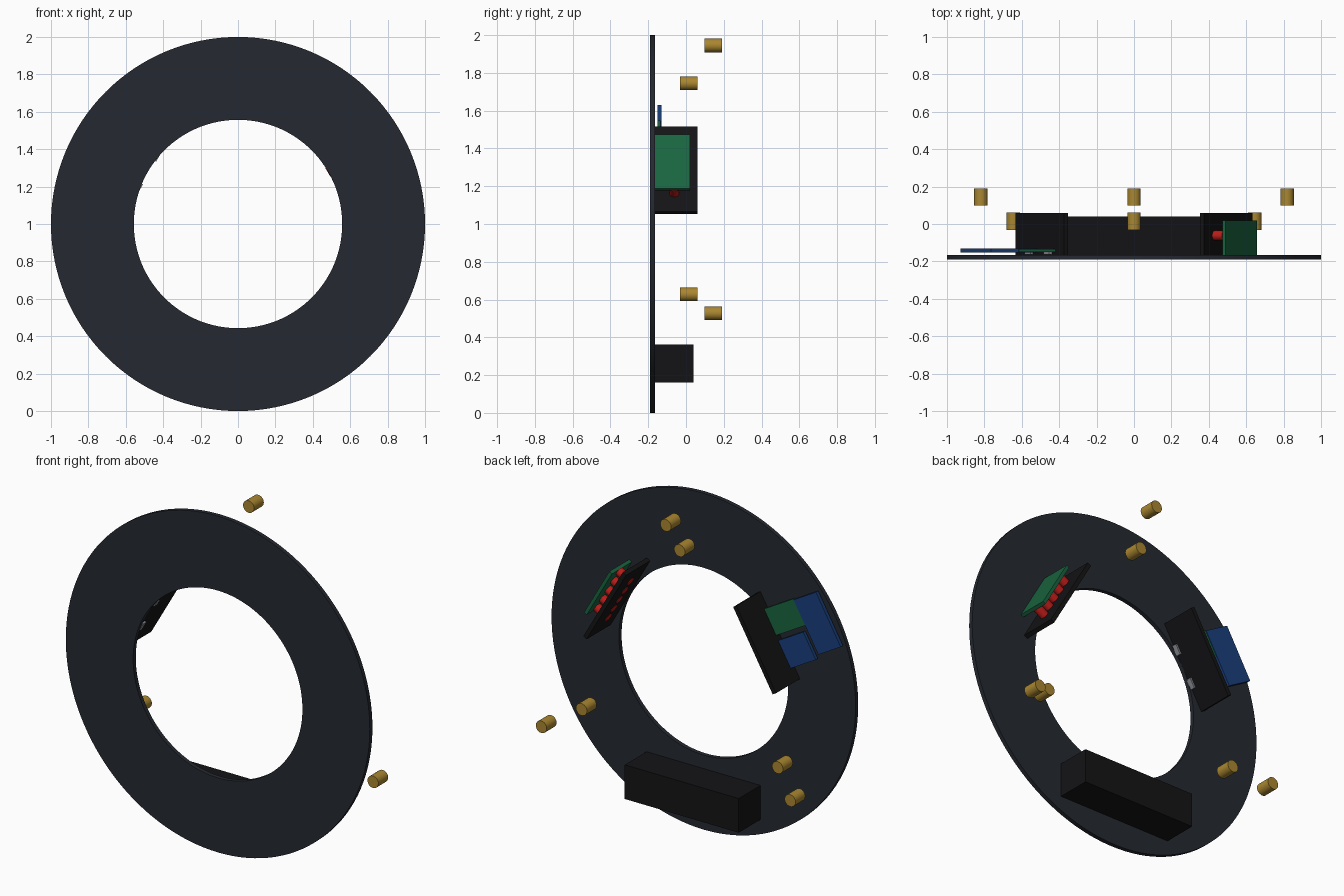
import bpy, bmesh
from math import sin, cos, radians, pi
from mathutils import Matrix, Vector

if "Cube" in bpy.data.objects:
    bpy.data.objects.remove(bpy.data.objects["Cube"])

CZ = 1.0  # height of the ring centre


def material(name, rgb):
    m = bpy.data.materials.new(name)
    m.diffuse_color = (*rgb, 1)
    m.use_nodes = True
    m.node_tree.nodes["Principled BSDF"].inputs["Base Color"].default_value = m.diffuse_color
    return m


FRAME = material("dark_slate", (0.018, 0.022, 0.030))
BLACK = material("black", (0.007, 0.007, 0.008))
GREEN = material("board_green", (0.010, 0.130, 0.050))
BLUE = material("board_blue", (0.010, 0.050, 0.200))
RED = material("red", (0.500, 0.012, 0.010))
BRASS = material("brass", (0.400, 0.240, 0.030))
STEEL = material("steel", (0.250, 0.260, 0.280))


def finish(bm, name, mat, smooth=False):
    bmesh.ops.recalc_face_normals(bm, faces=bm.faces)
    mesh = bpy.data.meshes.new(name)
    bm.to_mesh(mesh)
    bm.free()
    ob = bpy.data.objects.new(name, mesh)
    bpy.context.collection.objects.link(ob)
    mesh.materials.append(mat)
    if smooth:
        bpy.ops.object.select_all(action='DESELECT')
        ob.select_set(True)
        bpy.context.view_layer.objects.active = ob
        bpy.ops.object.shade_smooth_by_angle(angle=radians(35))
    return ob


def axes(deg):
    """Radial and upward tangent directions on the ring."""
    a = radians(deg)
    s = 1 if cos(a) >= 0 else -1
    return Vector((cos(a), 0, sin(a))), Vector((-sin(a), 0, cos(a))) * s


def block(name, mat, deg, r, t, y):
    """Box given by radial, tangential and depth ranges at an angle on the ring."""
    rad, tan = axes(deg)
    dirs = (rad, tan, Vector((0, 1, 0)))
    bm = bmesh.new()
    bmesh.ops.create_cube(bm, size=1)
    for v in bm.verts:
        p = Vector((0, 0, CZ))
        for c, (lo, hi), d in zip(v.co, (r, t, y), dirs):
            p += d * ((lo + hi) / 2 + c * (hi - lo))
        v.co = p
    return finish(bm, name, mat)


def rod(name, mat, centre, direction, radius, length):
    bm = bmesh.new()
    rot = direction.to_track_quat('Z', 'Y').to_matrix().to_4x4()
    bmesh.ops.create_cone(bm, cap_ends=True, segments=24, radius1=radius, radius2=radius,
                          depth=length, matrix=Matrix.Translation(centre) @ rot)
    return finish(bm, name, mat, True)


# Flat ring plate, lathed from a rectangular section
bm = bmesh.new()
N = 128
section = [(0.557, -0.19), (1.0, -0.19), (1.0, -0.165), (0.557, -0.165)]
loops = [[bm.verts.new((r * cos(2 * pi * i / N), y, CZ + r * sin(2 * pi * i / N)))
          for r, y in section] for i in range(N)]
for i in range(N):
    a, b = loops[i], loops[(i + 1) % N]
    for k in range(4):
        bm.faces.new((a[k], a[(k + 1) % 4], b[(k + 1) % 4], b[k]))
finish(bm, "ring_plate", FRAME, True)

# Brass standoffs: an inner and an outer set of three
for label, radius, y in (("inner", 0.745, 0.015), ("outer", 0.945, 0.145)):
    for deg in (90, 210, 330):
        rad, _ = axes(deg)
        rod(f"{label}_standoff_{deg}", BRASS, rad * radius + Vector((0, y, CZ)),
            Vector((0, 1, 0)), 0.036, 0.092)

# Battery box at the bottom
block("battery_box", BLACK, 270, (0.637, 0.84), (-0.375, 0.375), (-0.165, 0.04))

# Upright mounting panels on both sides
for side, deg in (("left", 150), ("right", 30)):
    block(f"{side}_panel", BLACK, deg, (0.557, 0.582), (-0.26, 0.26), (-0.165, 0.06))

# Right side: circuit board with a row of red buttons through the panel
block("button_board", GREEN, 30, (0.642, 0.662), (-0.166, 0.166), (-0.165, 0.02))
rad, tan = axes(30)
for i in range(5):
    t = (i - 2) * 0.073
    rod(f"button_{i}", RED, rad * 0.598 + tan * t + Vector((0, -0.062, CZ)), rad, 0.026, 0.088)

# Left side: three flat boards and two connectors
block("main_board", BLUE, 150, (0.806, 0.976), (-0.163, 0.163), (-0.152, -0.13))
block("link_board", GREEN, 150, (0.582, 0.806), (0.01, 0.168), (-0.15, -0.134))
block("small_board", BLUE, 150, (0.582, 0.772), (-0.185, -0.02), (-0.152, -0.132))
for i, t in enumerate((-0.1, 0.1)):
    block(f"connector_{i}", STEEL, 150, (0.546, 0.6), (t - 0.03, t + 0.03), (-0.164, -0.135))
